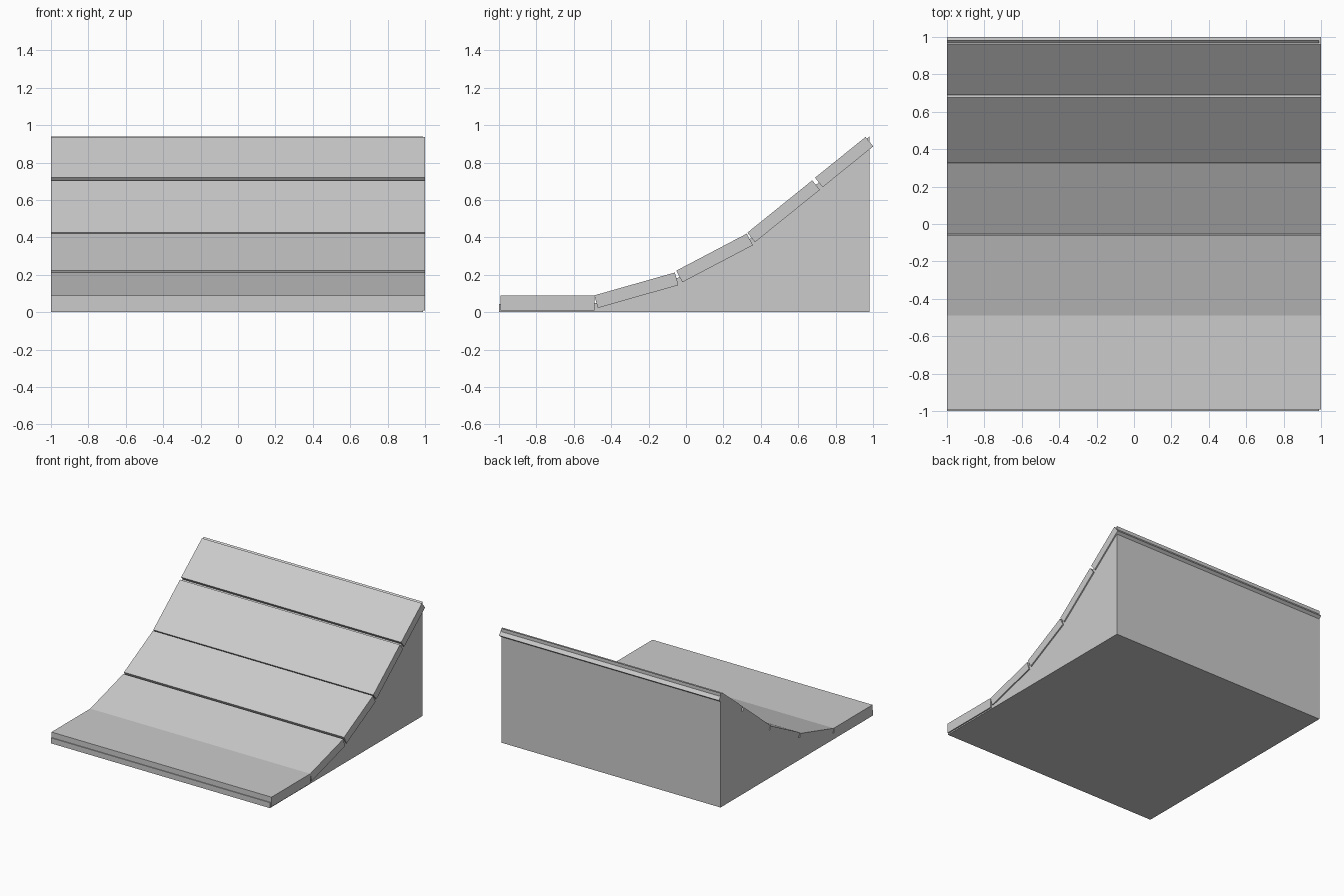
import bpy, bmesh
from mathutils import Vector

if "Cube" in bpy.data.objects:
    bpy.data.objects.remove(bpy.data.objects["Cube"])


def extrude_profile(name, points, x0, x1):
    """Solid from a y-z profile swept between x0 and x1."""
    bm = bmesh.new()
    face = bm.faces.new([bm.verts.new((x0, y, z)) for y, z in points])
    res = bmesh.ops.extrude_face_region(bm, geom=[face])
    moved = [g for g in res["geom"] if isinstance(g, bmesh.types.BMVert)]
    bmesh.ops.translate(bm, verts=moved, vec=(x1 - x0, 0, 0))
    bmesh.ops.recalc_face_normals(bm, faces=bm.faces[:])
    mesh = bpy.data.meshes.new(name)
    bm.to_mesh(mesh)
    bm.free()
    obj = bpy.data.objects.new(name, mesh)
    bpy.context.collection.objects.link(obj)
    return obj


# Solid ramp body, its sloping top sits just inside the boards
extrude_profile("ramp_body", [
    (-1.0, 0), (0.98, 0), (0.98, 0.94), (0.70, 0.685), (0.34, 0.39),
    (-0.04, 0.185), (-0.48, 0.05), (-1.0, 0.045)], -1.0, 0.99)

# Boards laid along the curve: top edge start and end in y-z, thickness
boards = [
    ((-0.993, 0.09), (-0.49, 0.09), 0.08),
    ((-0.49, 0.09), (-0.06, 0.212), 0.07),
    ((-0.052, 0.222), (0.325, 0.42), 0.07),
    ((0.328, 0.425), (0.675, 0.705), 0.065),
    ((0.69, 0.719), (0.96, 0.937), 0.065),
]
for i, (start, end, thick) in enumerate(boards, 1):
    a, b = Vector(start), Vector(end)
    d = (b - a).normalized()
    down = Vector((d.y, -d.x)) * thick
    extrude_profile(f"ramp_board_{i}", [a, b, b + down, a + down], -1.0, 1.0)
